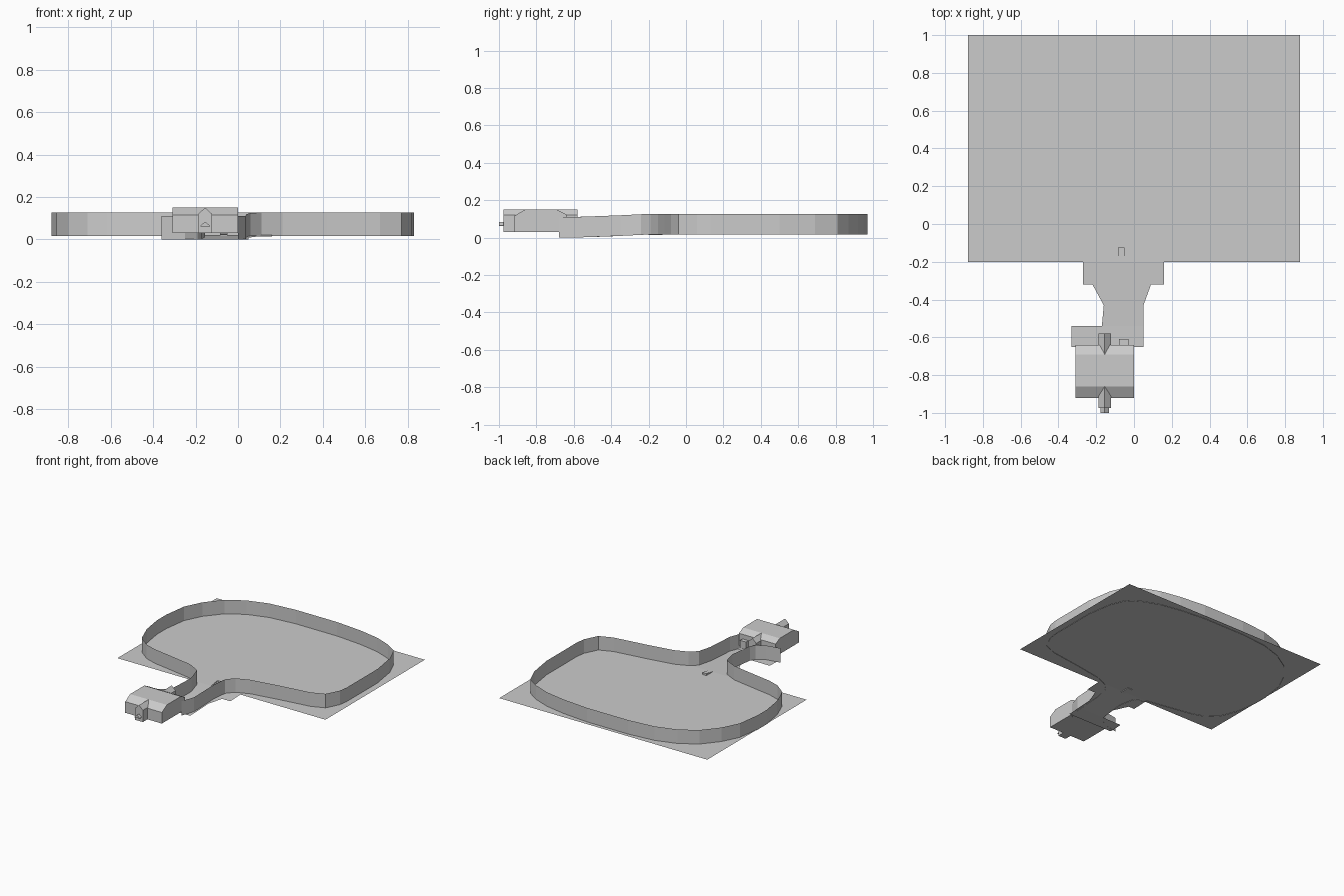
import bpy

cube = bpy.data.objects.get("Cube")
if cube:
    bpy.data.objects.remove(cube, do_unlink=True)

grey = bpy.data.materials.new("plain grey")
grey.use_nodes = True
colour = (0.6, 0.6, 0.6, 1)
grey.diffuse_color = colour
grey.node_tree.nodes["Principled BSDF"].inputs["Base Color"].default_value = colour


def make(name, verts, faces):
    mesh = bpy.data.meshes.new(name)
    mesh.from_pydata(verts, [], faces)
    mesh.materials.append(grey)
    obj = bpy.data.objects.new(name, mesh)
    bpy.context.collection.objects.link(obj)
    return obj


def prism(name, profile, start, end, axis):
    """Solid from a profile: (y, z) pushed along x, or (x, z) pushed along y."""
    def place(along, point):
        a, z = point
        return (along, a, z) if axis == "x" else (a, along, z)
    n = len(profile)
    verts = [place(d, p) for d in (start, end) for p in profile]
    faces = [(i, (i + 1) % n, n + (i + 1) % n, n + i) for i in range(n)]
    faces += [tuple(reversed(range(n))), tuple(range(n, 2 * n))]
    if axis == "y":
        faces = [tuple(reversed(f)) for f in faces]
    return make(name, verts, faces)


def box(name, x0, x1, y0, y1, z0, z1):
    return prism(name, [(x0, z0), (x1, z0), (x1, z1), (x0, z1)], y0, y1, "y")


def gable(name, centre, half, y0, y1, base, eave, ridge):
    left, right = centre - half, centre + half
    return prism(name, [(left, base), (right, base), (right, eave),
                        (centre, ridge), (left, eave)], y0, y1, "y")


def ground(y):
    """The ground falls gently from the field to the end of the neck."""
    t = min(max((-0.2 - y) / 0.4, 0), 1)
    return 0.02 * (1 - t)


# Field: one large flat sheet
make("field", [(x, y, 0.02) for x, y in
               [(-0.88, -0.2), (0.88, -0.2), (0.88, 1), (-0.88, 1)]], [(0, 1, 2, 3)])

# Neck floor: strips stepping narrower away from the field, with a side apron
rows = [(-0.19, -0.27, 0.16), (-0.32, -0.27, 0.16), (-0.32, -0.22, 0.09),
        (-0.43, -0.16, 0.05), (-0.54, -0.17, 0.05), (-0.54, -0.33, 0.05),
        (-0.65, -0.33, 0.05)]
verts = [(x, y, ground(y)) for y, left, right in rows for x in (left, right)]
make("neck_floor", verts, [(2 * i, 2 * i + 2, 2 * i + 3, 2 * i + 1)
                           for i in range(len(rows) - 1) if rows[i][0] != rows[i + 1][0]])

# Boundary wall: an open thin ribbon round the field and down the neck
outline = [
    (-0.36, -0.63), (-0.25, -0.61), (-0.19, -0.57), (-0.17, -0.53), (-0.16, -0.43),
    (-0.155, -0.34), (-0.185, -0.23), (-0.28, -0.18), (-0.5, -0.14), (-0.62, -0.12),
    (-0.71, -0.09), (-0.8, -0.02), (-0.855, 0.12), (-0.88, 0.28), (-0.88, 0.39),
    (-0.855, 0.57), (-0.79, 0.7), (-0.69, 0.82), (-0.56, 0.9), (-0.4, 0.95),
    (-0.19, 0.97), (0.16, 0.97), (0.37, 0.95), (0.53, 0.92), (0.66, 0.87),
    (0.75, 0.81), (0.8, 0.69), (0.83, 0.5), (0.83, 0.13), (0.82, 0.06),
    (0.77, -0.04), (0.67, -0.08), (0.42, -0.115), (0.21, -0.15), (0.11, -0.19),
    (0.06, -0.24), (0.04, -0.35), (0.035, -0.58), (0, -0.68)]
verts = []
for x, y in outline:
    low = ground(y) - 0.003 if y > -0.5 else ground(y)
    verts += [(x, y, low), (x, y, low + 0.11)]
make("boundary_wall", verts, [(2 * i, 2 * i + 1, 2 * i + 3, 2 * i + 2)
                              for i in range(len(outline) - 1)])

# Building: long block with sloping front and back roof edges
prism("building", [(-0.92, 0.03), (-0.64, 0.03), (-0.64, 0.125), (-0.69, 0.15),
                   (-0.86, 0.15), (-0.92, 0.115)], -0.31, 0, "x")

# Gabled porches front and back, their ridges running into the roof
gable("front_porch", -0.155, 0.033, -0.975, -0.86, 0.03, 0.12, 0.15)
gable("back_porch", -0.155, 0.033, -0.69, -0.58, 0.03, 0.12, 0.15)
gable("porch_canopy", -0.155, 0.022, -1.0, -0.975, 0.062, 0.066, 0.084)
box("back_door", -0.08, -0.03, -0.64, -0.61, 0.03, 0.09)

# Small flight of steps at the mouth of the neck
for i in range(5):
    y = -0.2 + i * 0.015
    box("step", -0.085, -0.05, y, y + 0.015, 0.015, 0.023 + 0.003 * i)
